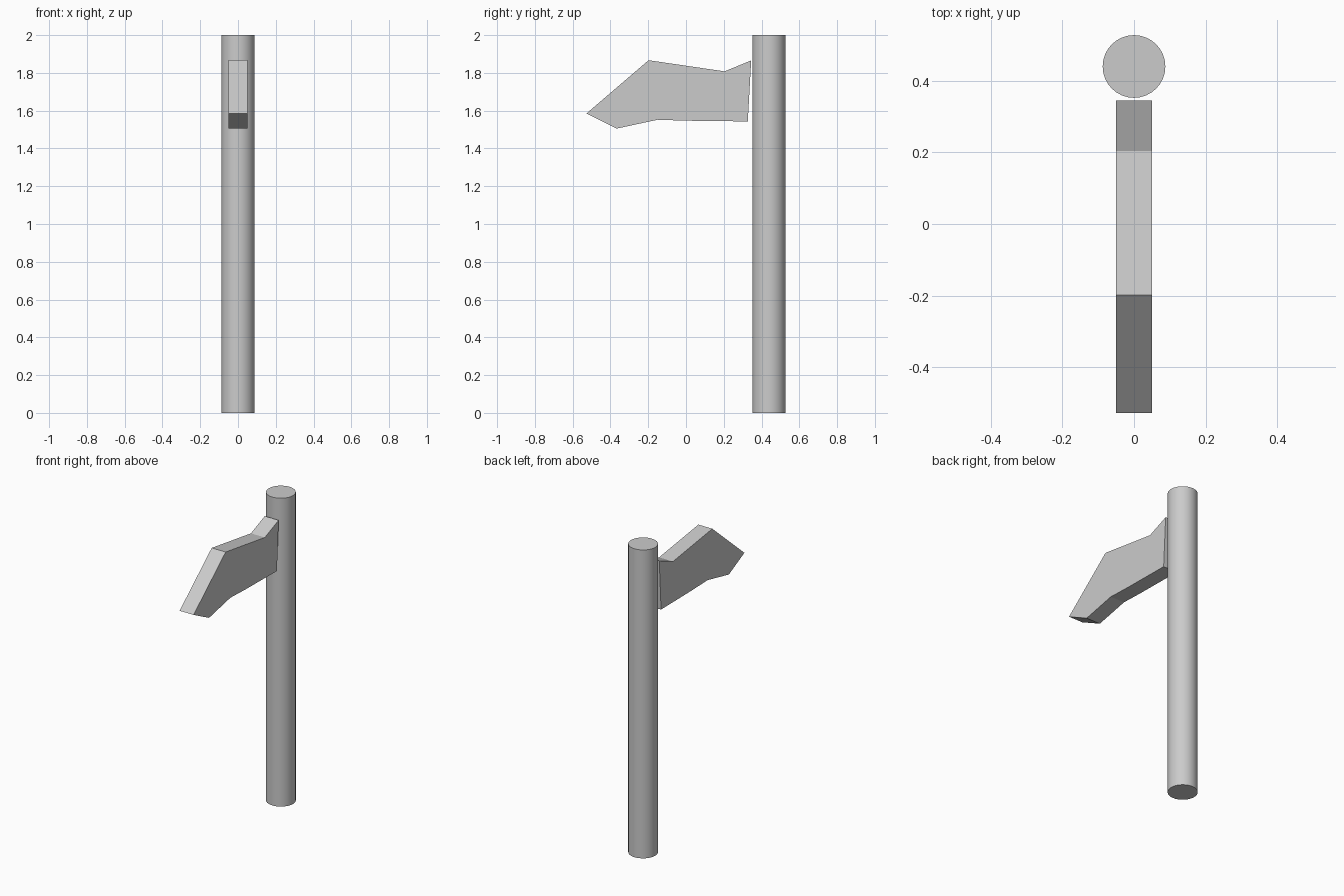
import bpy, bmesh
from mathutils import Vector

if "Cube" in bpy.data.objects:
    bpy.data.objects.remove(bpy.data.objects["Cube"])

# Handle: tall round shaft
bpy.ops.mesh.primitive_cylinder_add(vertices=32, radius=0.0875, depth=2,
                                    location=(0, 0.4395, 1))
handle = bpy.context.object
handle.name = "handle"
bpy.ops.object.shade_smooth_by_angle()

# Axe head: side profile (y, z) extruded across x
profile = [(-0.527, 1.585), (-0.368, 1.505), (-0.15, 1.552), (0.0, 1.547),
           (0.327, 1.543), (0.345, 1.866), (0.204, 1.808), (-0.198, 1.867)]
half_width = 0.05
bm = bmesh.new()
side = bm.faces.new([bm.verts.new((-half_width, y, z)) for y, z in profile])
ext = bmesh.ops.extrude_face_region(bm, geom=[side])
bmesh.ops.translate(bm, vec=Vector((2 * half_width, 0, 0)),
                    verts=[g for g in ext["geom"] if isinstance(g, bmesh.types.BMVert)])
# Keep a closed prism whether or not the source face survived the extrusion
if any(len(e.link_faces) < 2 for e in bm.edges):
    bmesh.ops.holes_fill(bm, edges=[e for e in bm.edges if len(e.link_faces) < 2])
bmesh.ops.recalc_face_normals(bm, faces=bm.faces)
mesh = bpy.data.meshes.new("axe_head")
bm.to_mesh(mesh)
bm.free()
bpy.context.collection.objects.link(bpy.data.objects.new("axe_head", mesh))
